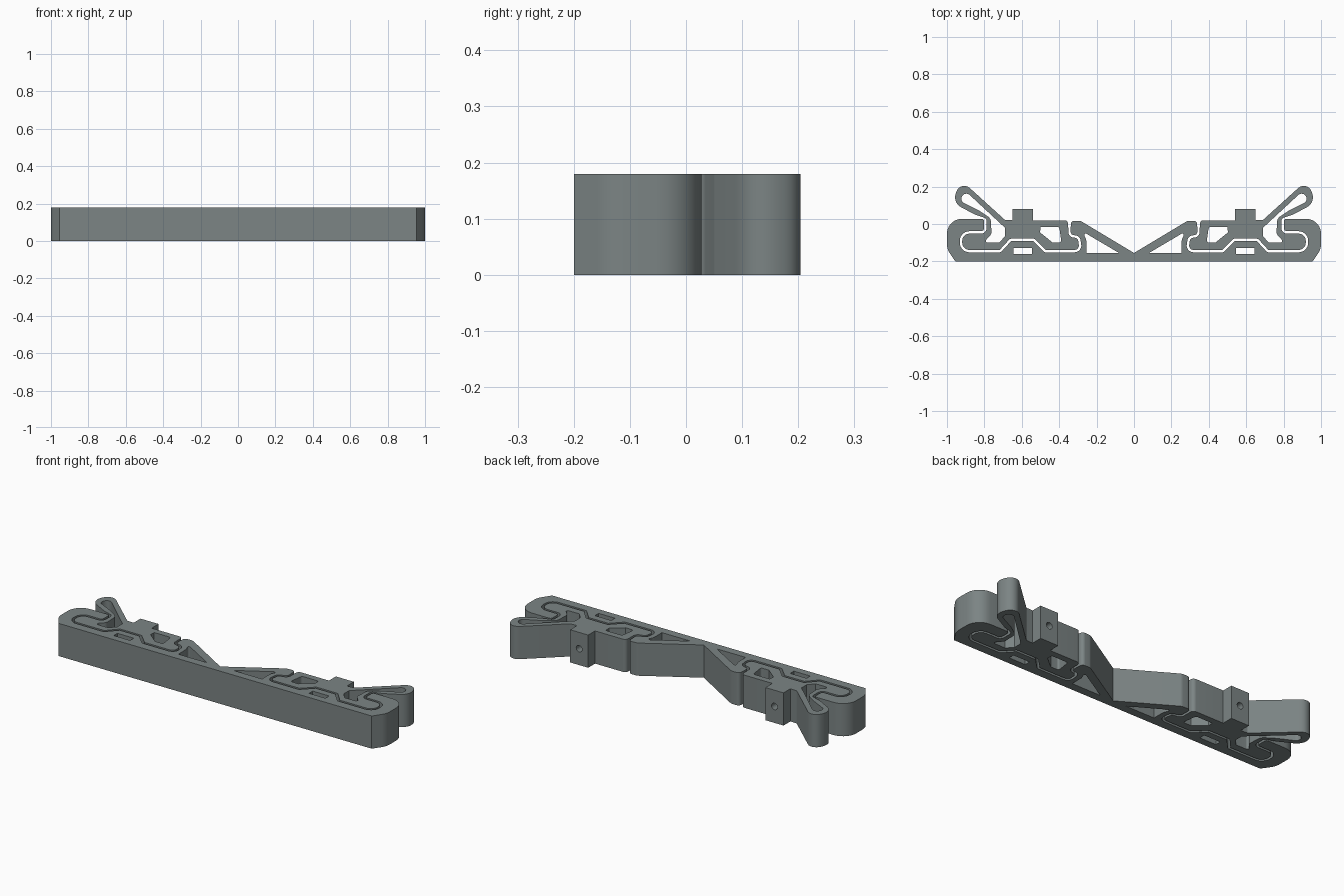
import bpy, bmesh, math
from mathutils import Vector

if "Cube" in bpy.data.objects:
    bpy.data.objects.remove(bpy.data.objects["Cube"])

HEIGHT = 0.18
GAP = 0.013

grey = bpy.data.materials.new("slate grey")
grey.diffuse_color = (0.2, 0.232, 0.232, 1)
grey.use_nodes = True
grey.node_tree.nodes["Principled BSDF"].inputs["Base Color"].default_value = grey.diffuse_color


def rounded(pts, closed=True, steps=7):
    """Polyline through (x, y, radius) corners, each replaced by an arc."""
    out, n = [], len(pts)
    for i, p in enumerate(pts):
        c = Vector(p[:2])
        r = p[2] if len(p) > 2 else 0
        if r == 0 or (not closed and i in (0, n - 1)):
            out.append(c)
            continue
        a, b = Vector(pts[i - 1][:2]) - c, Vector(pts[(i + 1) % n][:2]) - c
        half = a.angle(b) / 2
        if half > 1.56:
            out.append(c)
            continue
        t = min(r / math.tan(half), 0.49 * a.length, 0.49 * b.length)
        r = t * math.tan(half)
        mid = c + (a.normalized() + b.normalized()).normalized() * (r / math.sin(half))
        u, v = c + a.normalized() * t - mid, c + b.normalized() * t - mid
        sweep = u.angle_signed(v)
        for k in range(steps + 1):
            w = -sweep * k / steps
            out.append(mid + Vector((u.x * math.cos(w) - u.y * math.sin(w),
                                     u.x * math.sin(w) + u.y * math.cos(w))))
    return out


def offset(path, d):
    """Shift an open path to its left by d."""
    out = []
    for i, p in enumerate(path):
        t = (path[min(i + 1, len(path) - 1)] - path[max(i - 1, 0)]).normalized()
        out.append(p + Vector((-t.y, t.x)) * d)
    return out


def flip(loop):
    return [Vector((-p.x, p.y)) for p in reversed(loop)]


def plate(name, loops):
    """Extrude an outline with holes into a solid plate."""
    cu = bpy.data.curves.new(name, 'CURVE')
    cu.dimensions, cu.fill_mode, cu.extrude = '2D', 'BOTH', HEIGHT / 2
    for loop in loops:
        sp = cu.splines.new('POLY')
        sp.points.add(len(loop) - 1)
        for q, p in zip(sp.points, loop):
            q.co = (p.x, p.y, 0, 1)
        sp.use_cyclic_u = True
    ob = bpy.data.objects.new(name, cu)
    bpy.context.collection.objects.link(ob)
    bpy.ops.object.select_all(action='DESELECT')
    ob.select_set(True)
    bpy.context.view_layer.objects.active = ob
    bpy.ops.object.convert(target='MESH')
    ob = bpy.context.view_layer.objects.active
    bm = bmesh.new()
    bm.from_mesh(ob.data)
    bmesh.ops.remove_doubles(bm, verts=bm.verts, dist=1e-5)
    bmesh.ops.translate(bm, verts=bm.verts, vec=(0, 0, HEIGHT / 2))
    bmesh.ops.recalc_face_normals(bm, faces=bm.faces)
    bm.to_mesh(ob.data)
    bm.free()
    ob.data.materials.clear()
    ob.data.materials.append(grey)
    bpy.ops.object.shade_smooth_by_angle(angle=math.radians(35))
    return ob


# Seam between rail and clip, from the inner mouth to the outer mouth
seam = rounded([(0.345, -0.02), (0.345, -0.063, 0.03), (0.295, -0.07, 0.025),
                (0.283, -0.145, 0.03), (0.475, -0.145, 0.01), (0.535, -0.085, 0.01),
                (0.66, -0.085, 0.01), (0.715, -0.145, 0.01), (0.925, -0.145, 0.045),
                (0.925, -0.045, 0.045), (0.795, -0.045, 0.035), (0.795, 0.0)], closed=False)
rail_side, clip_side = offset(seam, -GAP / 2), offset(seam, GAP / 2)

# Rail: base bar, hooked ends and the two slanted centre struts
end = rounded([(0, -0.2), (0.955, -0.2), (1.0, -0.135, 0.09), (1.0, 0.028, 0.12),
               (0.802, 0.028, 0.03), (0.802, 0.0)], closed=False)
strut = rounded([(0.338, -0.02), (0.337, 0.018, 0.03), (0.285, 0.016, 0.03),
                 (0, -0.155)], closed=False)
half = end[:-1] + rail_side[::-1] + strut[1:]
outline = half[1:] + flip(half)[:-1]
strut_hole = rounded([(0.08, -0.155), (0.255, -0.155), (0.255, -0.085, 0.03),
                      (0.275, -0.04, 0.008)])
slot = rounded([(0.545, -0.16), (0.645, -0.16), (0.645, -0.128), (0.545, -0.128)])
plate("rail", [outline, strut_hole, slot, flip(strut_hole), flip(slot)])

# Clip: sprung loop, square tab and body that nests in the rail
top = rounded([(0.7885, 0.0), (0.788, 0.03, 0.025), (0.85, 0.05, 0.03), (0.972, 0.115, 0.06),
               (0.925, 0.235, 0.06), (0.69, 0.022, 0.01), (0.65, 0.02), (0.65, 0.08),
               (0.54, 0.08), (0.54, 0.02), (0.352, 0.02, 0.03), (0.352, -0.02)], closed=False)
clip_outline = clip_side + top[1:-1]
spring_gap = rounded([(0.935, 0.125, 0.025), (0.83, 0.073, 0.03), (0.765, 0.03, 0.04),
                      (0.762, -0.055, 0.03), (0.805, -0.1, 0.01), (0.72, -0.1),
                      (0.69, -0.065), (0.69, -0.02), (0.9, 0.175, 0.025)])
window = rounded([(0.5, -0.015), (0.4, -0.015, 0.015), (0.388, -0.098, 0.01),
                  (0.437, -0.098), (0.502, -0.045)])
loops = [clip_outline, spring_gap, window]

for side, s in (("right", 1), ("left", -1)):
    clip = plate(side + "_clip", loops if s > 0 else [flip(l) for l in loops])
    # Screw hole in the back of the tab
    bpy.ops.mesh.primitive_cylinder_add(vertices=20, radius=0.018, depth=0.12,
                                        location=(s * 0.595, 0.04, HEIGHT / 2),
                                        rotation=(math.pi / 2, 0, 0))
    cutter = bpy.context.object
    cutter.name = side + "_screw_cutter"
    cutter.data.materials.append(grey)
    cutter.hide_render = True
    cutter.display_type = 'WIRE'
    cut = clip.modifiers.new("screw hole", 'BOOLEAN')
    cut.operation, cut.object, cut.solver = 'DIFFERENCE', cutter, 'EXACT'
